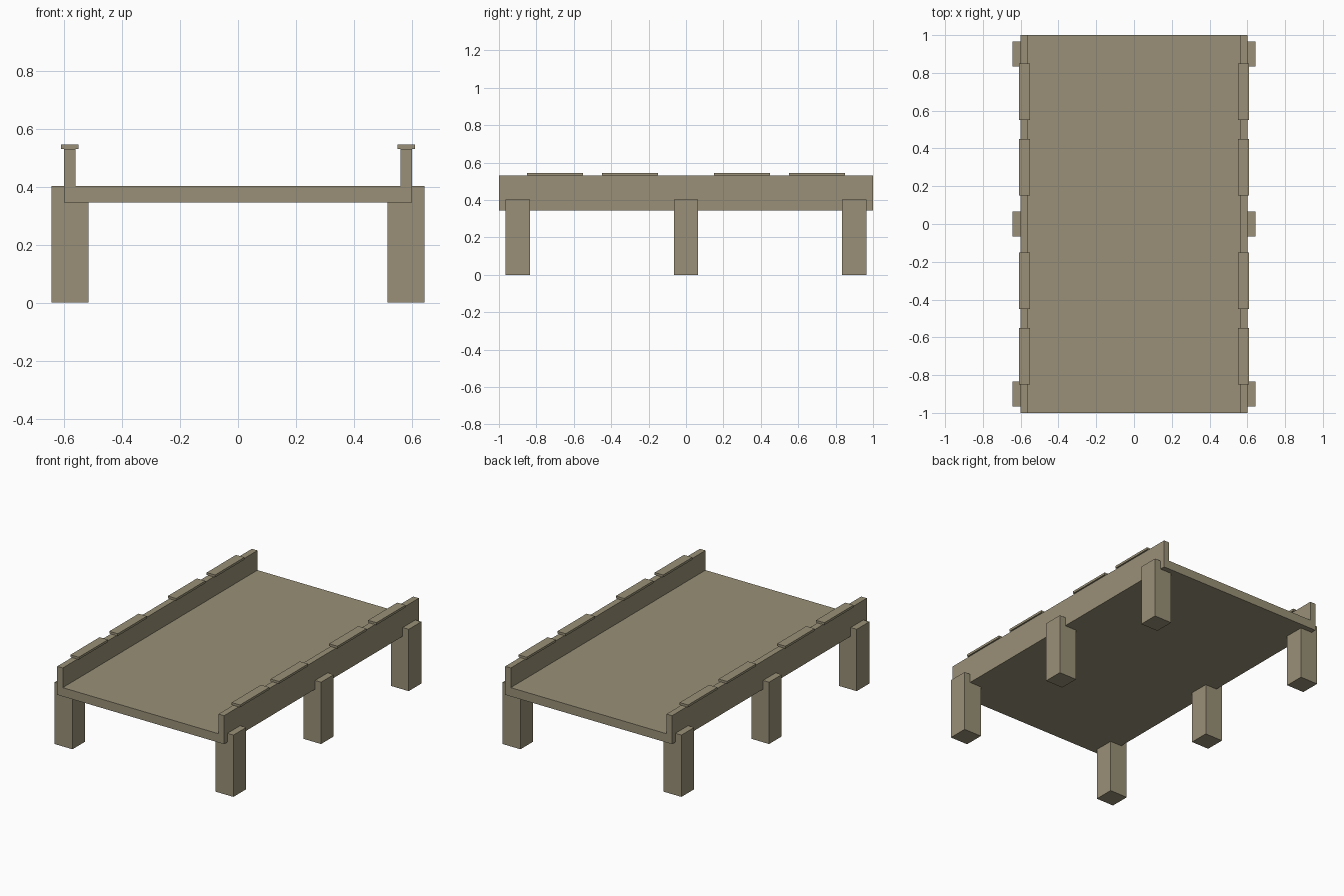
import bpy
import bmesh
from mathutils import Matrix, Vector

if "Cube" in bpy.data.objects:
    bpy.data.objects.remove(bpy.data.objects["Cube"])

# Single weathered stone colour
stone = bpy.data.materials.new("weathered_stone")
stone.use_nodes = True
colour = (0.32, 0.28, 0.185, 1)
stone.diffuse_color = colour
stone.node_tree.nodes["Principled BSDF"].inputs["Base Color"].default_value = colour


def box(name, low, high):
    """Axis-aligned block between two corners."""
    low, high = Vector(low), Vector(high)
    bm = bmesh.new()
    bmesh.ops.create_cube(bm, size=1, matrix=Matrix.Diagonal((*(high - low), 1)))
    mesh = bpy.data.meshes.new(name)
    bm.to_mesh(mesh)
    bm.free()
    mesh.materials.append(stone)
    obj = bpy.data.objects.new(name, mesh)
    obj.location = (low + high) / 2
    bpy.context.collection.objects.link(obj)
    return obj


def side_box(name, side, x_in, x_out, y, half, z0, z1):
    """Block on the left (+1) or right (-1) side, centred along y."""
    xs = sorted((side * x_in, side * x_out))
    return box(name, (xs[0], y - half, z0), (xs[1], y + half, z1))


# Bridge deck
box("deck", (-0.6, -1, 0.345), (0.6, 1, 0.402))

for label, side in (("left", 1), ("right", -1)):
    # Low side wall
    side_box(f"{label}_parapet", side, 0.56, 0.6, 0, 1, 0.345, 0.53)
    # Flat coping stones along the wall
    for i, y in enumerate((-0.7, -0.3, 0.3, 0.7)):
        side_box(f"{label}_coping_{i + 1}", side, 0.55, 0.61, y, 0.15, 0.53, 0.545)
    # Square support posts
    for place, y in (("front", -0.9), ("middle", 0), ("back", 0.9)):
        side_box(f"{label}_{place}_post", side, 0.515, 0.643, y, 0.065, 0, 0.402)
